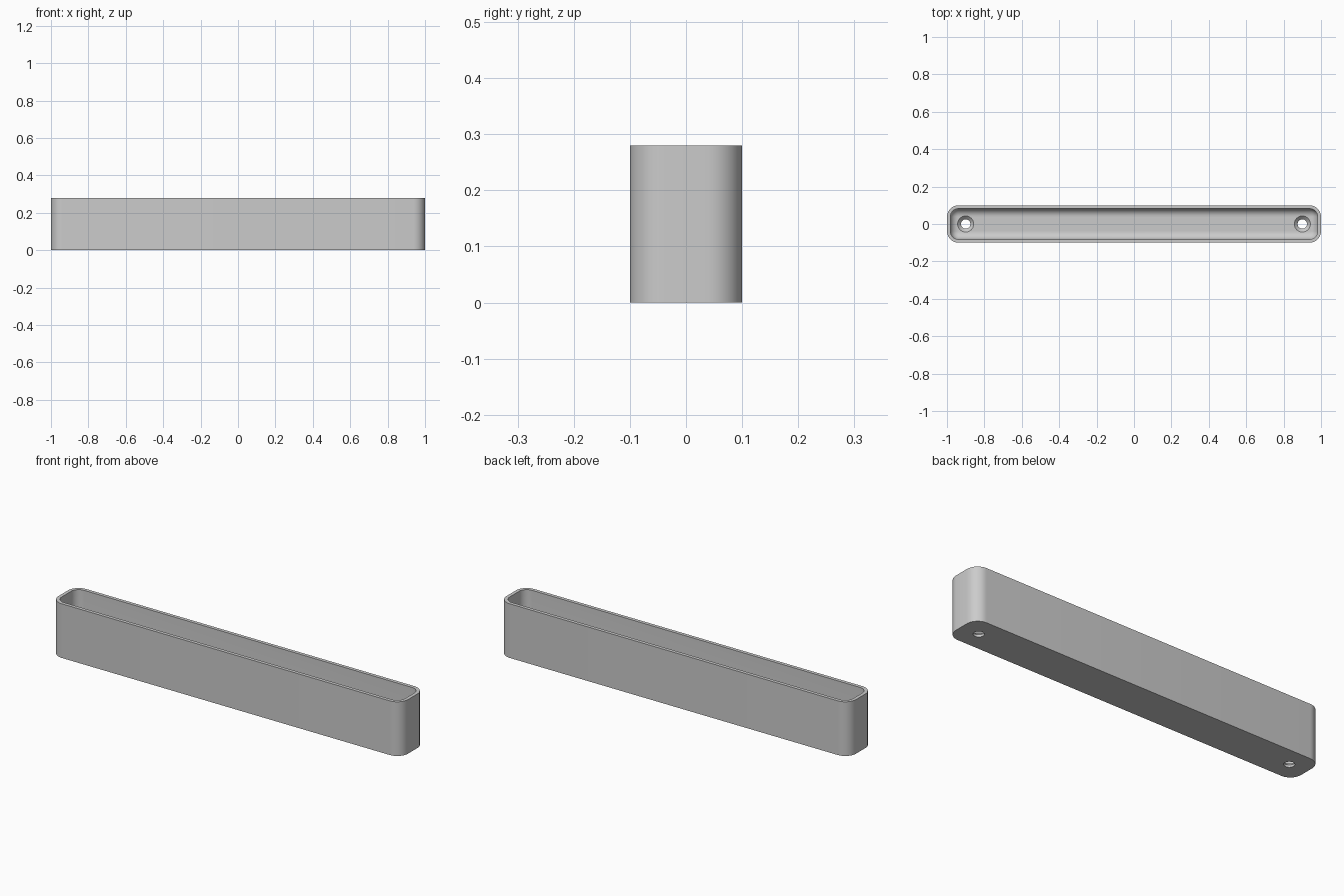
import bpy, bmesh, math

cube = bpy.data.objects.get("Cube")
if cube:
    bpy.data.objects.remove(cube, do_unlink=True)

LENGTH, WIDTH, HEIGHT = 2.0, 0.2, 0.28
CORNER, WALL, FLOOR, FILLET = 0.062, 0.018, 0.03, 0.042
HOLE_X = 0.9
CORNER_STEPS, FILLET_STEPS = 10, 8

grey = bpy.data.materials.new("light_grey")
grey.use_nodes = True
colour = (0.6, 0.6, 0.6, 1)
grey.diffuse_color = colour
grey.node_tree.nodes["Principled BSDF"].inputs["Base Color"].default_value = colour


def make_object(name, bm):
    bmesh.ops.recalc_face_normals(bm, faces=bm.faces)
    mesh = bpy.data.meshes.new(name)
    bm.to_mesh(mesh)
    bm.free()
    mesh.materials.append(grey)
    obj = bpy.data.objects.new(name, mesh)
    bpy.context.collection.objects.link(obj)
    return obj


def bridge(bm, rings):
    """Skin a stack of equal rings and cap both ends."""
    for low, high in zip(rings, rings[1:]):
        for i in range(len(low)):
            j = (i + 1) % len(low)
            bm.faces.new((low[i], low[j], high[j], high[i]))
    bm.faces.new(rings[0])
    bm.faces.new(rings[-1])


def rounded_ring(bm, inset, z):
    """Rounded rectangle, moved inward from the outer outline."""
    radius = CORNER - inset
    cx, cy = LENGTH / 2 - CORNER, WIDTH / 2 - CORNER
    ring = []
    for quarter, (sx, sy) in enumerate(((1, 1), (-1, 1), (-1, -1), (1, -1))):
        for k in range(CORNER_STEPS + 1):
            a = (quarter + k / CORNER_STEPS) * math.pi / 2
            ring.append(bm.verts.new((sx * cx + radius * math.cos(a),
                                      sy * cy + radius * math.sin(a), z)))
    return ring


# Open tray: outer wall, flat rim, inner wall and filleted floor
bm = bmesh.new()
levels = [(0, 0), (0, HEIGHT), (WALL, HEIGHT)]
for k in range(FILLET_STEPS + 1):
    a = k / FILLET_STEPS * math.pi / 2
    levels.append((WALL + FILLET * (1 - math.cos(a)),
                   FLOOR + FILLET * (1 - math.sin(a))))
bridge(bm, [rounded_ring(bm, inset, z) for inset, z in levels])
tray = make_object("tray", bm)


# Countersunk screw holes through the floor
def screw_cutter(name, x):
    bm = bmesh.new()
    rings = []
    for radius, z in ((0.025, -0.05), (0.025, 0.012), (0.047, 0.034), (0.047, 0.15)):
        ring = []
        for i in range(40):
            a = math.tau * i / 40
            ring.append(bm.verts.new((x + radius * math.cos(a), radius * math.sin(a), z)))
        rings.append(ring)
    bridge(bm, rings)
    obj = make_object(name, bm)
    obj.hide_render = True
    return obj


bpy.context.view_layer.objects.active = tray
for side, name in ((-1, "right_hole_cutter"), (1, "left_hole_cutter")):
    cutter = screw_cutter(name, side * HOLE_X)
    cut = tray.modifiers.new(name, 'BOOLEAN')
    cut.operation, cut.solver, cut.object = 'DIFFERENCE', 'EXACT', cutter
    bpy.ops.object.modifier_apply(modifier=cut.name)
    bpy.data.objects.remove(cutter, do_unlink=True)

# Smooth walls with crisp rim and hole edges
bpy.ops.object.select_all(action='DESELECT')
tray.select_set(True)
bpy.ops.object.shade_smooth_by_angle(angle=math.radians(30))
